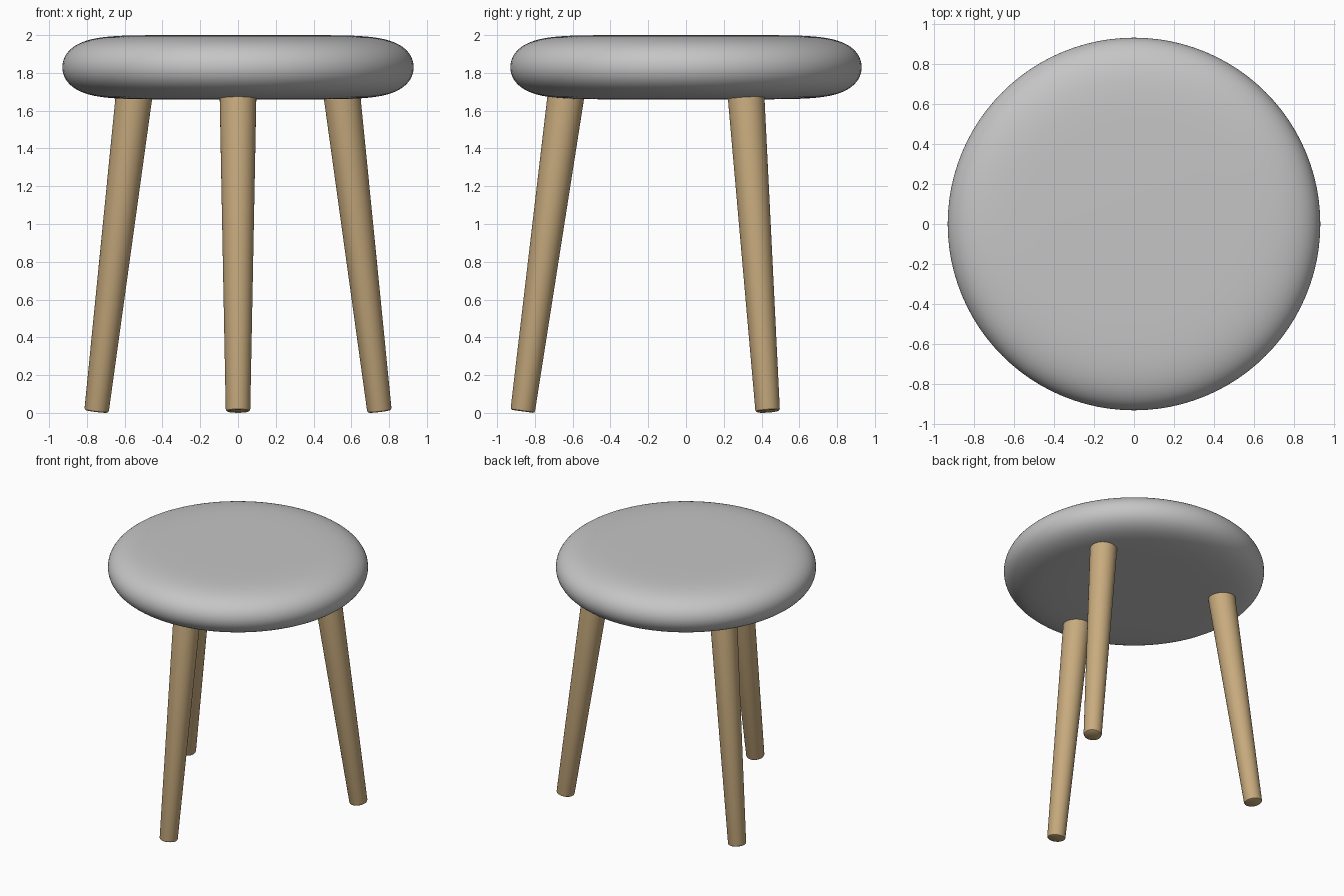
import bpy, math
from mathutils import Vector

cube = bpy.data.objects.get("Cube")
if cube:
    bpy.data.objects.remove(cube, do_unlink=True)


def make_material(name, rgb):
    mat = bpy.data.materials.new(name)
    mat.use_nodes = True
    mat.diffuse_color = (*rgb, 1)
    mat.node_tree.nodes["Principled BSDF"].inputs["Base Color"].default_value = (*rgb, 1)
    return mat


def lathe(name, profile, mat, segments):
    """Spin a (radius, height) profile about z; zero radius closes an end."""
    verts, faces, rings = [], [], []
    for r, z in profile:
        count = segments if r > 1e-4 else 1
        rings.append([len(verts) + i for i in range(count)])
        for i in range(count):
            a = math.tau * i / segments
            verts.append((r * math.cos(a), r * math.sin(a), z))
    for low, high in zip(rings, rings[1:]):
        for i in range(segments):
            j = (i + 1) % segments
            if len(low) == 1:
                faces.append((low[0], high[j], high[i]))
            elif len(high) == 1:
                faces.append((low[i], low[j], high[0]))
            else:
                faces.append((low[i], low[j], high[j], high[i]))
    mesh = bpy.data.meshes.new(name)
    mesh.from_pydata(verts, [], faces)
    mesh.materials.append(mat)
    obj = bpy.data.objects.new(name, mesh)
    bpy.context.collection.objects.link(obj)
    bpy.ops.object.select_all(action="DESELECT")
    obj.select_set(True)
    bpy.context.view_layer.objects.active = obj
    bpy.ops.object.shade_smooth_by_angle(angle=math.radians(35))
    return obj


grey = make_material("grey fabric", (0.56, 0.56, 0.56))
wood = make_material("light wood", (0.58, 0.41, 0.21))

# Padded seat: a superellipse section, gently crowned with a full round rim
radius, half_height, middle = 0.93, 0.17, 1.83
steps = 48
section = []
for i in range(steps + 1):
    t = math.pi * (i / steps - 0.5)
    section.append((radius * max(math.cos(t), 0) ** (2 / 7.8),
                    middle + half_height * math.sin(t)))
lathe("seat", section, grey, 96)

# Three splayed, tapered legs with softened feet, one at the front
for name, degrees in (("front_leg", -90), ("back_left_leg", 30), ("back_right_leg", 150)):
    a = math.radians(degrees)
    outward = Vector((math.cos(a), math.sin(a), 0))
    foot = outward * 0.865 + Vector((0, 0, 0.008))
    top = outward * 0.63 + Vector((0, 0, 1.72))
    axis = top - foot
    length = axis.length
    leg = lathe(name, [(0, 0), (0.056, 0), (0.062, 0.004), (0.065, 0.012),
                       (0.098, length), (0, length)], wood, 40)
    leg.location = foot
    leg.rotation_euler = axis.to_track_quat("Z", "Y").to_euler()
